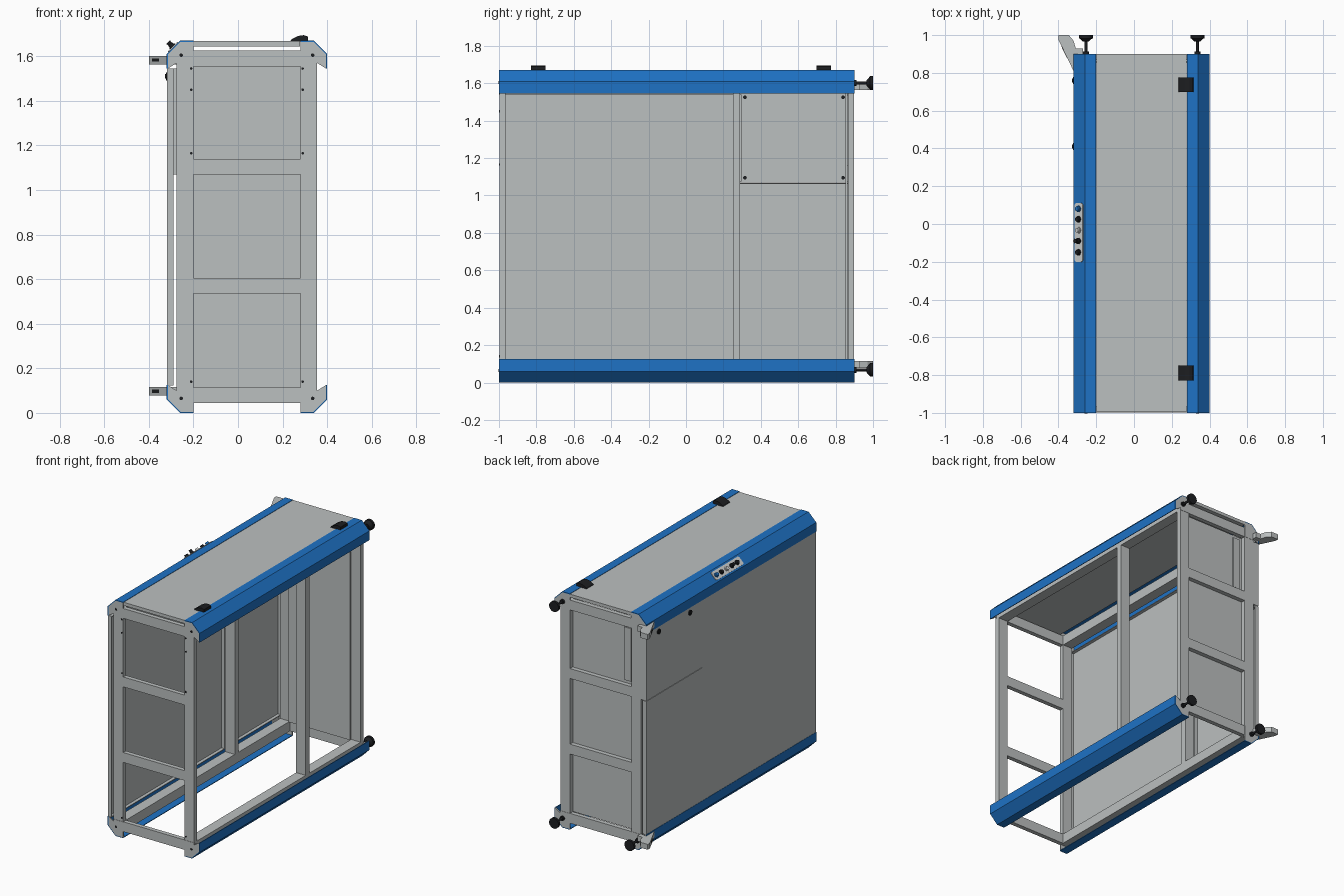
import bpy, bmesh, math
from mathutils import Vector

if "Cube" in bpy.data.objects:
    bpy.data.objects.remove(bpy.data.objects["Cube"])


def material(name, rgb):
    m = bpy.data.materials.new(name)
    m.diffuse_color = (*rgb, 1)
    m.use_nodes = True
    m.node_tree.nodes["Principled BSDF"].inputs["Base Color"].default_value = m.diffuse_color
    return m


GREY = material("light grey metal", (0.50, 0.525, 0.525))
BLUE = material("blue cover", (0.013, 0.17, 0.56))
BLACK = material("black plastic", (0.012, 0.013, 0.015))
WHITE = material("pale plate", (0.66, 0.68, 0.68))

CX, TOP = 0.04, 1.67          # cabinet centre line and height
Y0, Y1 = -1.0, 0.9            # cabinet front and back


def finish(name, bm, mat):
    bmesh.ops.recalc_face_normals(bm, faces=bm.faces)
    me = bpy.data.meshes.new(name)
    bm.to_mesh(me)
    bm.free()
    me.materials.append(mat)
    ob = bpy.data.objects.new(name, me)
    bpy.context.collection.objects.link(ob)
    return ob


def prism(name, pts, vec, mat):
    """Extrude a closed 3D outline along vec."""
    bm = bmesh.new()
    f = bm.faces.new([bm.verts.new(p) for p in pts])
    r = bmesh.ops.extrude_face_region(bm, geom=[f])
    bmesh.ops.translate(bm, vec=vec, verts=[v for v in r["geom"] if isinstance(v, bmesh.types.BMVert)])
    return finish(name, bm, mat)


def box(name, x, y, z, mat=GREY):
    return prism(name, [(x[0], y[0], z[0]), (x[1], y[0], z[0]), (x[1], y[1], z[0]), (x[0], y[1], z[0])],
                 (0, 0, z[1] - z[0]), mat)


def rod(name, start, direction, parts, mat, n=24):
    """Stacked cylinders and cones: parts = (length, radius1, radius2)."""
    d = Vector(direction).normalized()
    rot = d.to_track_quat('Z', 'Y').to_matrix().to_4x4()
    bm = bmesh.new()
    pos = 0
    for length, r1, r2 in parts:
        r = bmesh.ops.create_cone(bm, cap_ends=True, segments=n, radius1=r1, radius2=r2, depth=length)
        bmesh.ops.translate(bm, vec=(0, 0, pos + length / 2), verts=r["verts"])
        pos += length
    bmesh.ops.transform(bm, matrix=rot, verts=bm.verts)
    bmesh.ops.translate(bm, vec=start, verts=bm.verts)
    for f in bm.faces:
        f.smooth = len(f.verts) == 4
    for e in bm.edges:
        e.smooth = e.calc_face_angle(0) < 0.6
    return finish(name, bm, mat)


# Four long corner edges: tube, folded blue cover and grey end caps
SHEET = [(0.24, 0), (0.30, 0), (0.36, 0.06), (0.36, 0.125),
         (0.355, 0.125), (0.355, 0.062), (0.298, 0.005), (0.24, 0.005)]
CAP = [(0.24, 0.005), (0.298, 0.005), (0.355, 0.062), (0.355, 0.125), (0.315, 0.10), (0.315, 0.115), (0.24, 0.115)]
for s, side in ((-1, "left"), (1, "right")):
    for up, level in ((0, "bottom"), (1, "top")):
        def at(u, d, y):
            return (CX + s * u, y, TOP - d if up else d)
        tag = f"{side}_{level}"
        prism(f"cover_{tag}", [at(u, d, Y0) for u, d in SHEET], (0, Y1 - Y0, 0), BLUE)
        prism(f"tube_{tag}", [at(u, d, Y0 + 0.01) for u, d in
                              ((0.24, 0.045), (0.315, 0.045), (0.315, 0.115), (0.24, 0.115))],
              (0, Y1 - Y0 - 0.02, 0), GREY)
        for y, end in ((Y0, "front"), (Y1 - 0.008, "back")):
            prism(f"end_cap_{tag}_{end}", [at(u, d, y) for u, d in CAP], (0, 0.008, 0), GREY)
        rod(f"cap_bolt_{tag}", at(0.295, 0.065, Y0 + 0.004), (0, -1, 0), [(0.006, 0.008, 0.008)], BLACK, 12)
        # Levelling feet at the back (none on the left top corner)
        if (s, up) != (-1, 1):
            rod(f"foot_{tag}", at(0.295, 0.068, Y1 - 0.04), (0, 1, 0),
                [(0.04, 0.008, 0.008), (0.012, 0.016, 0.016), (0.053, 0.008, 0.008),
                 (0.018, 0.014, 0.034), (0.017, 0.037, 0.037)], BLACK)
    # Upright posts
    xs = sorted((CX + s * 0.24, CX + s * 0.315))
    for ya, yb, end in ((-1, -0.965, "front"), (0.25, 0.29, "middle"), (0.865, 0.9, "back")):
        box(f"post_{side}_{end}", xs, (ya + (0.002 if end == "front" else 0), yb - (0.002 if end == "back" else 0)),
            (0.11, 1.56))
    for z in (0.14, 1.165, 1.45, 1.545):
        rod(f"post_bolt_{side}", (CX + s * 0.25, Y0 + 0.004, z), (0, -1, 0), [(0.005, 0.006, 0.006)], BLACK, 8)

# Cross bars on both ends
for y, end in ((-0.998, "front"), (0.867, "back")):
    for z0, z1 in ((0.045, 0.115), (0.535, 0.605), (1.07, 1.14), (1.555, 1.625)):
        box(f"cross_bar_{end}", (-0.2, 0.28), (y, y + 0.031), (z0, z1))

# Top lid, and back panel sitting inside the bars
box("top_lid", (-0.199, 0.279), (Y0 + 0.005, Y1), (1.645, 1.668))
box("back_panel", (-0.2, 0.28), (0.852, 0.864), (0.115, 1.555))
box("back_panel_strip", (-0.18, -0.125), (0.864, 0.872), (1.16, 1.535))


def tray(name, y, z, depth):
    """Side panel: outer skin with a folded rim on its inner face."""
    box(name, (-0.318, -0.313), y, z)
    x, t = (-0.313, -0.318 + depth), 0.005
    for yy in ((y[0], y[0] + t), (y[1] - t, y[1])):
        box(name + "_rim_side", x, yy, z)
    for zz in ((z[0], z[0] + t), (z[1] - t, z[1])):
        box(name + "_rim_end", x, y, zz)


# Left side panels
tray("side_panel_large", (-0.998, 0.268), (0.122, 1.545), 0.028)
tray("side_panel_lower", (0.272, 0.898), (0.122, 1.067), 0.028)
tray("side_panel_upper", (0.272, 0.898), (1.07, 1.545), 0.042)
box("upper_panel_backing", (-0.29, -0.28), (0.295, 0.862), (1.075, 1.54))
for y in (0.315, 0.84):
    for z in (1.095, 1.525):
        rod("panel_bolt", (-0.28, y, z), (1, 0, 0), [(0.006, 0.01, 0.01)], BLACK, 12)
for y in (0.41, 0.76):
    rod("panel_latch", (-0.316, y, 1.51), (-1, 0, 0), [(0.008, 0.018, 0.018), (0.004, 0.01, 0.01)], BLACK)

# Mounting brackets at the back left, with a slot plate on the outer face
for z in (0.078, 1.564):
    prism("wall_bracket", [(-0.40, 1.0, z), (-0.345, 1.0, z), (-0.32, 0.97, z), (-0.30, 0.90, z),
                           (-0.32, 0.81, z), (-0.40, 0.975, z)], (0, 0, 0.038), GREY)
    box("bracket_tab", (-0.325, -0.27), (0.895, 0.93), (z, z + 0.038))
    prism("bracket_slot", [(-0.385, 0.941, z + 0.012), (-0.355, 0.879, z + 0.012),
                           (-0.355, 0.879, z + 0.026), (-0.385, 0.941, z + 0.026)], (0.004, 0.008, 0), BLACK)

# Lid hinges
for y in (-0.828, 0.698):
    prism("lid_hinge", [(0.235, y, 1.667), (0.24, y, 1.676), (0.268, y, 1.691), (0.295, y, 1.695),
                        (0.313, y, 1.689), (0.314, y, 1.667)], (0, 0.078, 0), BLACK)

# Control plate with buttons on the left top chamfer
n = Vector((-1, 0, 1)).normalized()
t = Vector((1, 0, 1)).normalized()
c = Vector((-0.29, -0.045, 1.64))
outline = []
for i in range(24):
    a = math.tau * (i + 0.5) / 24
    ca, sa = math.cos(a), math.sin(a)
    outline.append(c + t * (math.copysign(0.017, ca) + 0.014 * ca)
                   + Vector((0, math.copysign(0.141, sa) + 0.014 * sa, 0)))
prism("control_plate", outline, n * 0.005, WHITE)
for y, mat in ((0.08, BLUE), (0.025, BLACK), (-0.033, WHITE), (-0.09, BLACK), (-0.15, BLACK)):
    base = Vector((c.x, y, c.z)) + n * 0.004
    rod("control_button", base, n, [(0.006, 0.017, 0.017), (0.010, 0.013, 0.012)], mat)
rod("selector_knob", Vector((c.x, -0.09, c.z)) + n * 0.018, n, [(0.015, 0.009, 0.012)], BLACK)
